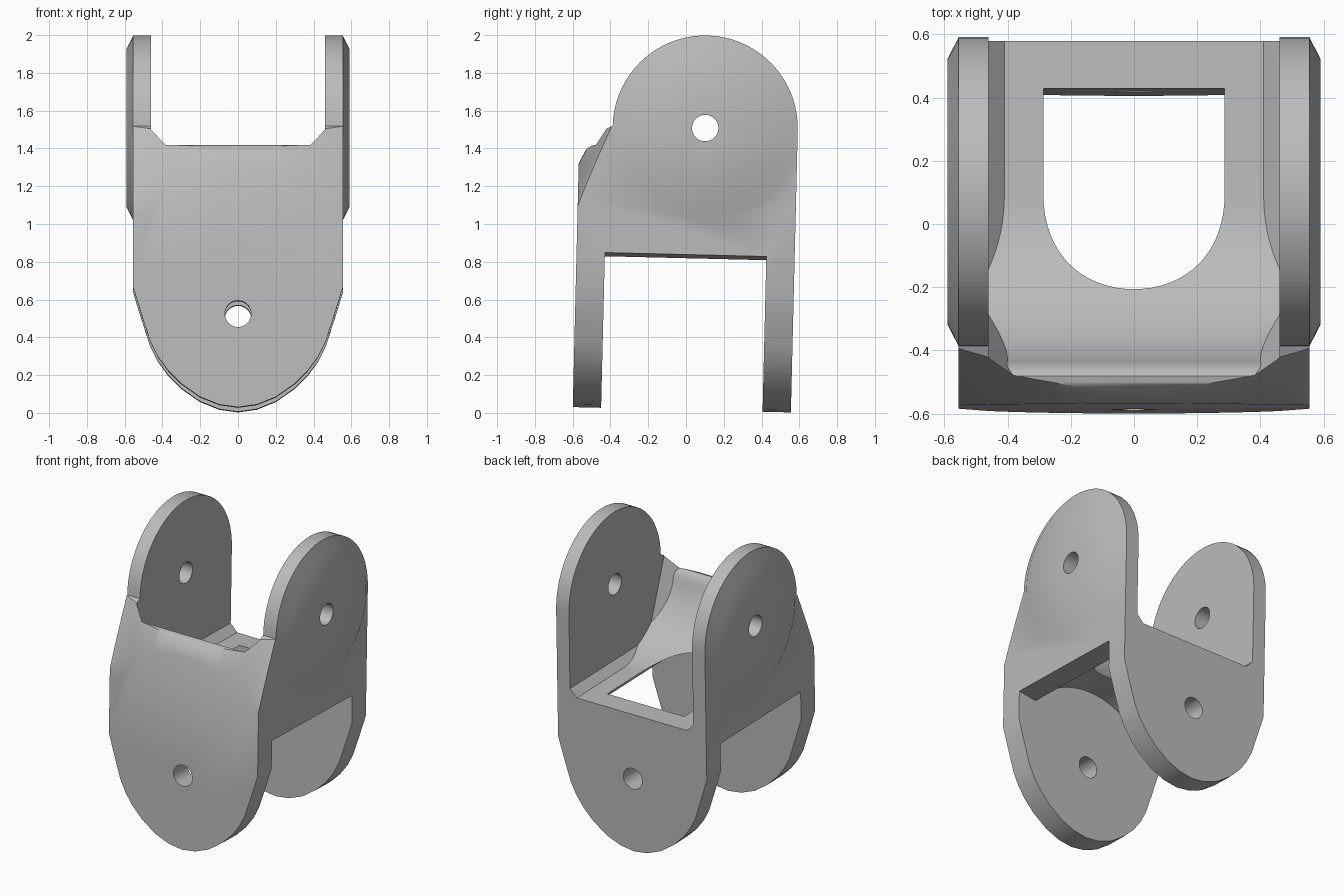
import bpy, bmesh, math
from mathutils import Matrix

old = bpy.data.objects.get("Cube")
if old:
    bpy.data.objects.remove(old, do_unlink=True)

HALF = 0.555                  # half width of the body
FRONT, BACK = -0.6, 0.555     # outer faces of the lower lugs
PIN_LOW = 0.51                # height of the lower pin
PIN_Y, PIN_TOP = 0.065, 1.51  # centre of the upper pin
LUG = 0.49                    # radius of the upper lugs


def place(axis, pos, u, v):
    return (pos, u, v) if axis == "x" else (u, pos, v)


def arc(cu, cv, r, a0, a1, n):
    angles = [math.radians(a0 + (a1 - a0) * i / n) for i in range(n + 1)]
    return [(cu + r * math.cos(a), cv + r * math.sin(a)) for a in angles]


def loft(name, loops):
    """Closed solid through matching loops of points."""
    bm = bmesh.new()
    rings = [[bm.verts.new(p) for p in loop] for loop in loops]
    for a, b in zip(rings, rings[1:]):
        for i in range(len(a)):
            j = (i + 1) % len(a)
            bm.faces.new((a[i], a[j], b[j], b[i]))
    bm.faces.new(rings[0])
    bm.faces.new(rings[-1])
    bmesh.ops.recalc_face_normals(bm, faces=bm.faces)
    mesh = bpy.data.meshes.new(name)
    bm.to_mesh(mesh)
    bm.free()
    ob = bpy.data.objects.new(name, mesh)
    bpy.context.collection.objects.link(ob)
    return ob


def prism(name, axis, pts, lo, hi):
    return loft(name, [[place(axis, p, u, v) for u, v in pts] for p in (lo, hi)])


def turned(name, axis, cu, cv, steps, n=64):
    return loft(name, [[place(axis, p, u, v) for u, v in arc(cu, cv, r, 0, 360, n)[:-1]]
                       for p, r in steps])


def combine(ob, tool, operation):
    mod = ob.modifiers.new(tool.name, "BOOLEAN")
    mod.operation, mod.solver, mod.object = operation, "EXACT", tool
    bpy.context.view_layer.objects.active = ob
    bpy.ops.object.modifier_apply(modifier=mod.name)
    bpy.data.objects.remove(tool, do_unlink=True)


# Body: front outline with a rounded foot
half = [(HALF, 0.65), (0.515, 0.52), (0.465, 0.365), (0.425, 0.285), (0.37, 0.21),
        (0.3, 0.14), (0.2, 0.07), (0.1, 0.03), (0, 0.016)]
outline = [(HALF, 2.2)] + half + [(-x, z) for x, z in half[-2::-1]] + [(-HALF, 2.2)]
bracket = prism("cross_bracket", "y", outline, FRONT, BACK)

# Side outline with round upper lugs
side = [(FRONT, -0.1), (BACK, -0.1)] + arc(PIN_Y, PIN_TOP, LUG, 0, 180, 36) + [(FRONT, 1.42)]
combine(bracket, prism("side_outline", "x", side, -1, 1), "INTERSECT")

# Conical shoulder on the front
cone = [(FRONT - 0.01, 0.776), (-0.425, 1.152), (-0.42, 3), (0.8, 3)]
combine(bracket, turned("front_shoulder", "y", 0, PIN_LOW, cone, 128), "INTERSECT")

# Raised bosses on the outside of the upper lugs
for s in (-1, 1):
    boss = [(s * 0.5, 0.488), (s * HALF, 0.488), (s * 0.59, 0.42)]
    combine(bracket, turned("lug_boss", "x", PIN_Y, PIN_TOP, boss), "UNION")

# Upper channel: flat floor sweeping up to a rounded front lip
channel = ([(0.9, 2.3), (0.9, 0.95), (0.4, 0.95)] + arc(PIN_Y, PIN_TOP, 0.56, -90, -165, 24)
           + [(-0.493, 1.393), (-0.515, 1.407), (-0.535, 1.402), (-0.8, 1.2), (-0.8, 2.3)])
cutter = prism("upper_channel", "x", channel, -0.46, 0.46)
bm = bmesh.new()
bm.from_mesh(cutter.data)
for s in (-1, 1):
    for point, normal in (((s * 0.46, 0, 1.0), (s, 0, -1)),
                          ((s * 0.46, -0.315, 1.1), (s, -0.936, -0.351))):
        bmesh.ops.bisect_plane(bm, geom=bm.verts[:] + bm.edges[:] + bm.faces[:], dist=1e-5,
                               plane_co=point, plane_no=normal, clear_outer=True)
        bmesh.ops.holes_fill(bm, edges=[e for e in bm.edges if e.is_boundary], sides=0)
bmesh.ops.recalc_face_normals(bm, faces=bm.faces)
bm.to_mesh(cutter.data)
bm.free()
combine(bracket, cutter, "DIFFERENCE")

# Lower channel with an arched roof that breaks through the floor
tunnel = ([(0.7, -0.3), (0.7, 0.86)] + arc(0, PIN_LOW, 0.525, 36, 144, 36)
          + [(-0.7, 0.86), (-0.7, -0.3)])
combine(bracket, prism("lower_channel", "y", tunnel, -0.45, 0.405), "DIFFERENCE")

# Pin holes
combine(bracket, turned("upper_pin", "x", PIN_Y, PIN_TOP, [(-1, 0.07), (1, 0.07)], 32), "DIFFERENCE")
combine(bracket, turned("lower_pin", "y", 0, PIN_LOW, [(-1, 0.07), (1, 0.07)], 32), "DIFFERENCE")

# Slight backward lean, colour and shading
bracket.data.transform(Matrix.Rotation(-0.0244, 4, "X"))
grey = bpy.data.materials.new("plain grey")
grey.use_nodes = True
colour = (0.5, 0.5, 0.5, 1)
grey.diffuse_color = colour
grey.node_tree.nodes["Principled BSDF"].inputs["Base Color"].default_value = colour
bracket.data.materials.clear()
bracket.data.materials.append(grey)
bpy.ops.object.select_all(action="DESELECT")
bracket.select_set(True)
bpy.context.view_layer.objects.active = bracket
bpy.ops.object.shade_smooth_by_angle(angle=math.radians(28))
